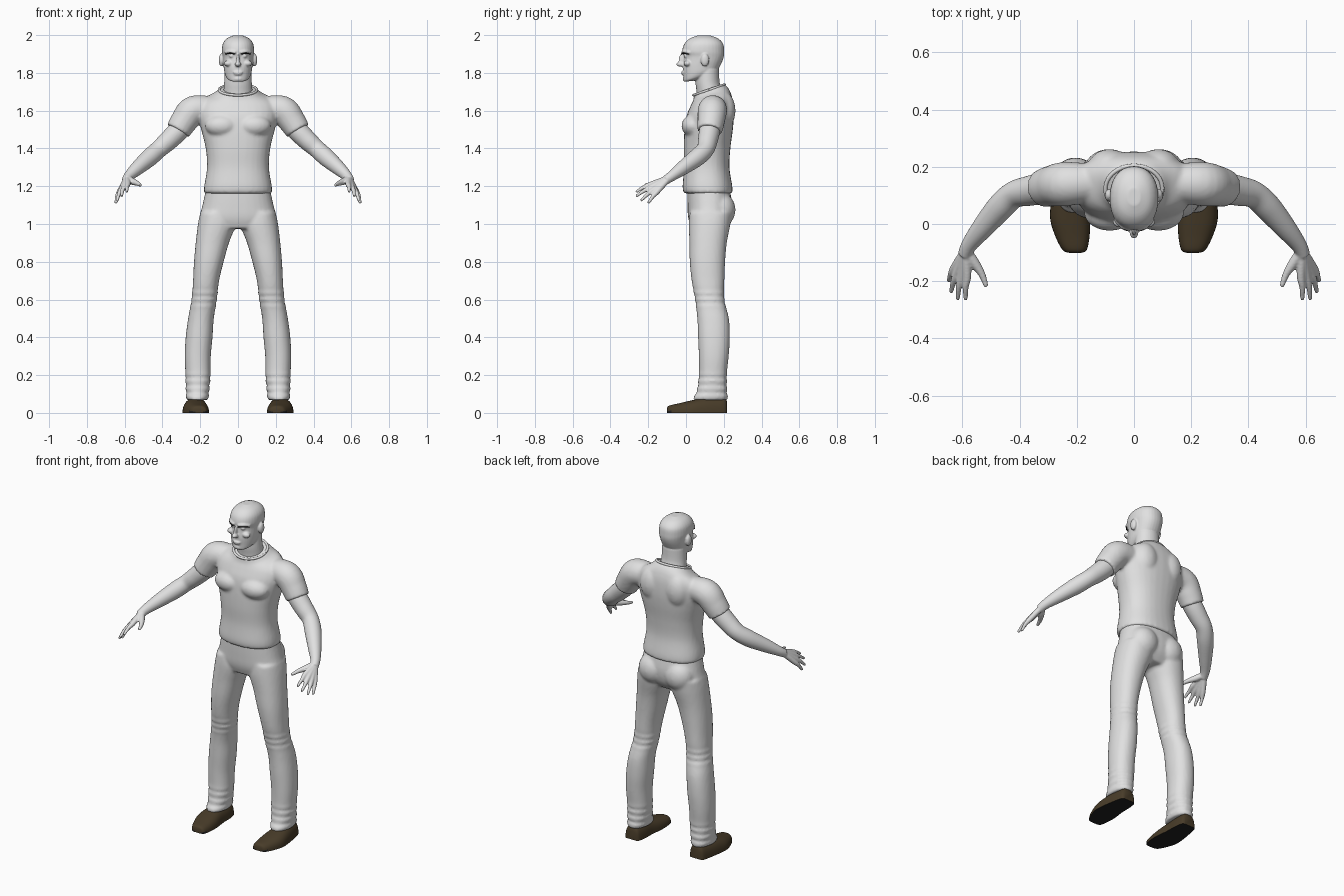
import bpy, bmesh, math
from mathutils import Vector, Matrix

cube = bpy.data.objects.get("Cube")
if cube:
    bpy.data.objects.remove(cube, do_unlink=True)

SIDES = (1, -1)
SEG = 32


def material(name, rgb):
    m = bpy.data.materials.new(name)
    m.use_nodes = True
    m.diffuse_color = (*rgb, 1)
    bsdf = next(n for n in m.node_tree.nodes if n.type == 'BSDF_PRINCIPLED')
    bsdf.inputs["Base Color"].default_value = (*rgb, 1)
    bsdf.inputs["Roughness"].default_value = 0.7
    return m


GREY = material("pale_grey", (0.75, 0.75, 0.75))
BROWN = material("brown_leather", (0.065, 0.045, 0.022))
BLACK = material("black_sole", (0.015, 0.015, 0.015))


def spline(rows, n=6):
    """Smoothly interpolate rows of numbers."""
    out = []
    last = len(rows) - 1
    for i in range(last):
        quad = zip(rows[max(i - 1, 0)], rows[i], rows[i + 1], rows[min(i + 2, last)])
        quad = list(quad)
        for k in range(n):
            t = k / n
            out.append([b + 0.5 * t * (c - a + t * (2 * a - 5 * b + 4 * c - d
                        + t * (3 * (b - c) + d - a))) for a, b, c, d in quad])
    return out + [list(rows[-1])]


def ring(c, u, v, p=2.0):
    """Superellipse around c with half axes u and v."""
    pts = []
    for k in range(SEG):
        a = 2 * math.pi * k / SEG
        co, si = math.cos(a), math.sin(a)
        pts.append(c + u * math.copysign(abs(co) ** (2 / p), co)
                   + v * math.copysign(abs(si) ** (2 / p), si))
    return pts


def loft(bm, rings):
    loops = [[bm.verts.new(p) for p in r] for r in rings]
    for a, b in zip(loops, loops[1:]):
        for k in range(SEG):
            j = (k + 1) % SEG
            bm.faces.new((a[k], a[j], b[j], b[k]))
    bm.faces.new(loops[0])
    bm.faces.new(loops[-1])


def column(bm, rows, p=2.3, side=1, folds=()):
    """Rows: height, x from, x to, y front, y back, rise towards the back."""
    rings = []
    for z, x0, x1, yf, yb, tilt in spline(rows):
        g = sum(0.004 * math.sin(z * 160) for lo, hi in folds if lo < z < hi)
        rings.append(ring(Vector((side * (x0 + x1) / 2, (yf + yb) / 2, z)),
                          Vector(((x1 - x0) / 2 + g, 0, 0)),
                          Vector((0, (yb - yf) / 2 + g, tilt)), p))
    loft(bm, rings)


def trunk(bm, rows, p=2.3):
    """Centred column. Rows: height, half width, y front, y back, rise."""
    column(bm, [(z, -w, w, f, b, t) for z, w, f, b, t in rows], p)


def tube(bm, rows, side=1):
    """Round limb. Rows: x, y, z, radius."""
    rows = spline(rows)
    pts = [Vector((side * r[0], r[1], r[2])) for r in rows]
    rings = []
    for i, c in enumerate(pts):
        t = (pts[min(i + 1, len(pts) - 1)] - pts[max(i - 1, 0)]).normalized()
        u = t.cross(Vector((0, 0, 1))).normalized()
        rings.append(ring(c, u * rows[i][3], t.cross(u) * rows[i][3]))
    loft(bm, rings)


def blob(bm, c, r):
    bmesh.ops.create_uvsphere(bm, u_segments=24, v_segments=16, radius=1,
                              matrix=Matrix.Translation(c) @ Matrix.Diagonal((*r, 1)))


def pair(bm, c, r):
    for s in SIDES:
        blob(bm, (s * c[0], c[1], c[2]), r)


def finish(name, bm, mats, voxel=0, smooth=4):
    bmesh.ops.recalc_face_normals(bm, faces=bm.faces[:])
    me = bpy.data.meshes.new(name)
    bm.to_mesh(me)
    bm.free()
    ob = bpy.data.objects.new(name, me)
    bpy.context.collection.objects.link(ob)
    if voxel:
        # Fuse the overlapping volumes into one soft surface
        rm = ob.modifiers.new("fuse", 'REMESH')
        rm.mode = 'VOXEL'
        rm.voxel_size = voxel
        sm = ob.modifiers.new("soften", 'SMOOTH')
        sm.factor, sm.iterations = 0.5, smooth
        bpy.context.view_layer.update()
        dg = bpy.context.evaluated_depsgraph_get()
        ob.data = bpy.data.meshes.new_from_object(ob.evaluated_get(dg))
        ob.modifiers.clear()
        ob.data.name = name
    ob.data.materials.clear()
    for m in mats:
        ob.data.materials.append(m)
    bpy.ops.object.select_all(action='DESELECT')
    ob.select_set(True)
    bpy.context.view_layer.objects.active = ob
    bpy.ops.object.shade_smooth_by_angle(angle=math.radians(50))
    return ob


# Shirt: torso, chest, shoulder blades and sleeves
bm = bmesh.new()
trunk(bm, [(1.162, .18, -.012, .246, 0), (1.2, .179, -.018, .245, 0),
           (1.3, .164, -.01, .23, 0), (1.4, .171, -.012, .235, 0),
           (1.5, .195, -.008, .248, 0), (1.57, .21, .002, .253, 0),
           (1.63, .205, .022, .25, .01), (1.665, .175, .034, .24, .02),
           (1.69, .125, .04, .225, .028), (1.712, .1, .042, .204, .028)])
pair(bm, (.085, .04, 1.52), (.09, .064, .06))
pair(bm, (.085, .2, 1.6), (.075, .062, .1))
for s in SIDES:
    tube(bm, [(.13, .145, 1.61, .065), (.235, .14, 1.602, .077),
              (.285, .133, 1.545, .072), (.318, .125, 1.493, .066)], s)
finish("shirt", bm, [GREY], .009)

# Collar band
bm = bmesh.new()
tube(bm, [(.1 * math.cos(a), .122 + .082 * math.sin(a), 1.71 + .028 * math.sin(a), .007)
          for a in (k * math.pi / 8 for k in range(17))])
finish("collar", bm, [GREY])

# Trousers: pelvis, seat and legs
bm = bmesh.new()
trunk(bm, [(1.19, .168, .008, .23, 0), (1.1, .188, .008, .245, 0),
           (1.03, .203, .012, .235, 0), (.975, .185, .03, .2, 0)])
pair(bm, (.088, .185, 1.075), (.088, .077, .09))
for s in SIDES:
    column(bm, [(1.06, .03, .2, .02, .24, 0), (1.0, .012, .212, .015, .235, 0),
                (.9, .048, .224, .018, .216, 0), (.8, .076, .233, .02, .207, 0),
                (.7, .1, .238, .03, .203, 0), (.6, .112, .246, .048, .203, 0),
                (.5, .128, .264, .06, .227, 0), (.4, .135, .277, .064, .232, 0),
                (.3, .144, .282, .068, .226, 0), (.2, .146, .278, .068, .216, 0),
                (.12, .152, .276, .058, .218, 0), (.068, .16, .272, .035, .221, 0)],
           2.2, s, ((.08, .22), (.54, .66)))
finish("trousers", bm, [GREY], .009, 3)

# Shoes with flat dark soles
for s, label in zip(SIDES, ("left", "right")):
    bm = bmesh.new()
    rings = []
    for y, x0, x1, h in spline([(-.101, .185, .225, .022), (-.09, .165, .25, .038),
                                (-.04, .155, .276, .05), (.02, .154, .293, .064),
                                (.09, .162, .288, .078), (.16, .164, .276, .08),
                                (.205, .172, .265, .078), (.217, .185, .252, .06)]):
        pts = ring(Vector((s * (x0 + x1) / 2, y, 0)), Vector(((x1 - x0) / 2, 0, 0)),
                   Vector((0, 0, h)), 2.6)
        rings.append([Vector((q.x, q.y, max(q.z, 0))) for q in pts])
    loft(bm, rings)
    shoe = finish(label + "_shoe", bm, [BROWN, BLACK])
    for f in shoe.data.polygons:
        f.material_index = int(f.center.z < .006)

# Head: neck, skull and facial features
bm = bmesh.new()
trunk(bm, [(1.64, .08, .06, .2, 0), (1.7, .077, .056, .192, 0),
           (1.75, .073, .05, .178, 0), (1.82, .07, .05, .175, 0)], 2)
trunk(bm, [(1.757, .032, -.006, .06, .004), (1.772, .057, -.012, .12, .015),
           (1.8, .071, -.014, .165, .015), (1.84, .077, -.017, .187, .01),
           (1.885, .081, -.011, .2, 0), (1.915, .085, -.02, .202, 0),
           (1.955, .08, -.008, .196, 0), (1.983, .058, .022, .168, 0),
           (1.999, .022, .065, .125, 0)], 2.2)
blob(bm, (0, -.028, 1.846), (.016, .023, .014))
blob(bm, (0, -.021, 1.868), (.009, .018, .034))
blob(bm, (0, -.014, 1.803), (.027, .012, .005))
blob(bm, (0, -.013, 1.793), (.022, .011, .005))
blob(bm, (0, -.002, 1.768), (.025, .016, .014))
pair(bm, (.05, .008, 1.85), (.024, .02, .016))
pair(bm, (.033, -.001, 1.889), (.014, .011, .009))
pair(bm, (.088, .1, 1.868), (.014, .022, .034))
for s in SIDES:
    tube(bm, [(.012, -.02, 1.908, .007), (.042, -.007, 1.913, .009),
              (.068, .02, 1.907, .007)], s)
finish("head", bm, [GREY], .0045, 3)

# Dark brows
bm = bmesh.new()
for s in SIDES:
    tube(bm, [(.016, -.025, 1.899, .002), (.042, -.013, 1.904, .0035),
              (.068, .014, 1.899, .002)], s)
finish("brows", bm, [BLACK])

# Bare arms with hands
WRIST = (.587, -.092, 1.242, .017)
FINGERS = [((.583, -.18, 1.212), (.588, -.265, 1.17)),
           ((.602, -.178, 1.198), (.616, -.264, 1.147)),
           ((.617, -.168, 1.184), (.639, -.239, 1.123)),
           ((.627, -.152, 1.172), (.647, -.2, 1.11))]
for s, label in zip(SIDES, ("left", "right")):
    bm = bmesh.new()
    tube(bm, [(.26, .135, 1.56, .05), (.315, .125, 1.495, .055),
              (.37, .115, 1.44, .052), (.42, .102, 1.395, .047),
              (.468, .058, 1.352, .047), (.53, -.015, 1.298, .038),
              (.575, -.072, 1.256, .028), (.592, -.108, 1.232, .024)], s)
    for knuckle, tip in FINGERS:
        mid = Vector(knuckle).lerp(Vector(tip), .5) + Vector((.003, 0, .004))
        tube(bm, [WRIST, (*knuckle, .0145), (*mid, .0105), (*tip, .007)], s)
    tube(bm, [WRIST, (.56, -.132, 1.226, .018), (.532, -.175, 1.215, .0125),
              (.516, -.219, 1.205, .008)], s)
    finish(label + "_arm", bm, [GREY], .0045, 3)
